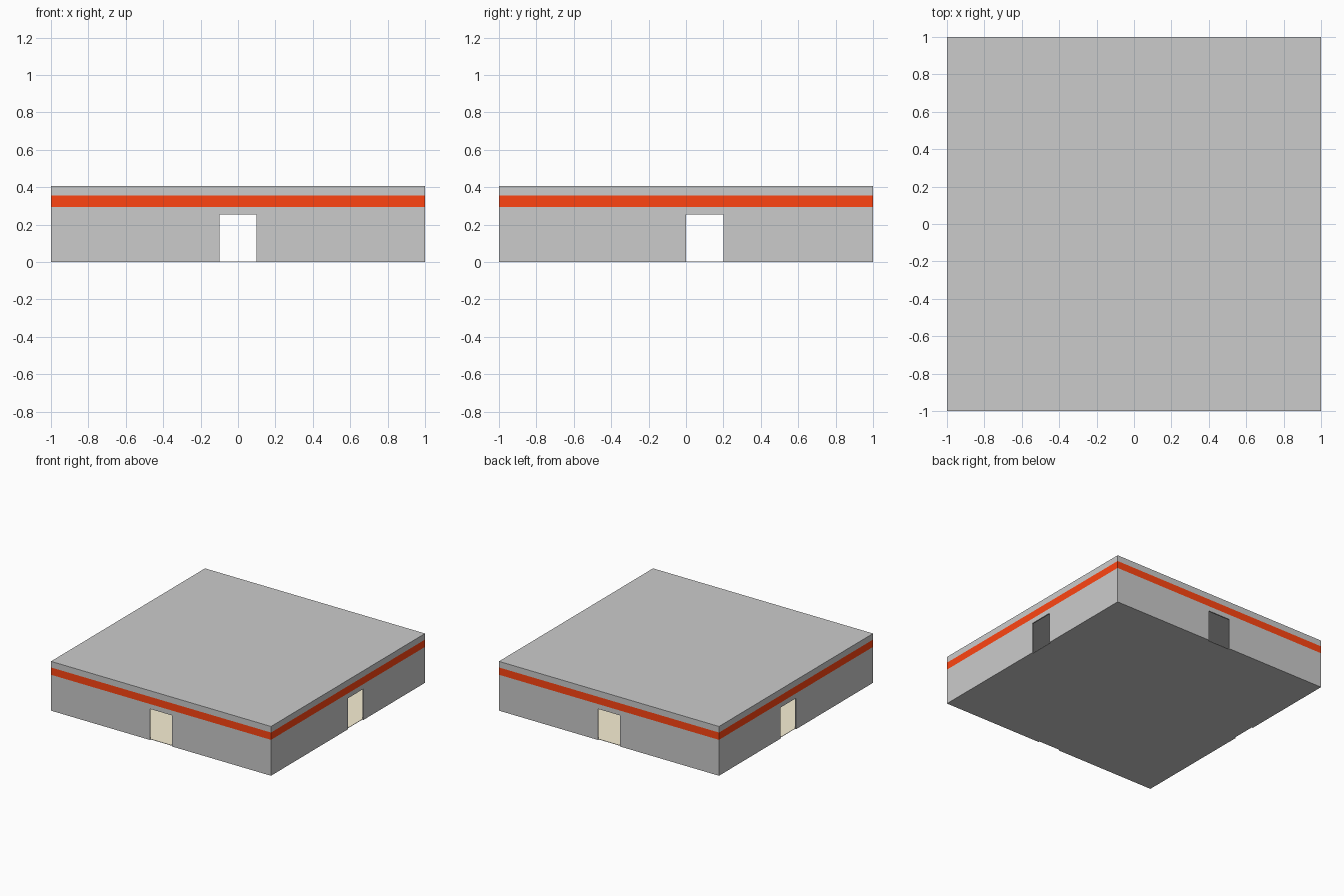
import bpy, bmesh
from mathutils import Matrix

if "Cube" in bpy.data.objects:
    bpy.data.objects.remove(bpy.data.objects["Cube"])

T = 0.01                      # wall thickness
DOOR_TOP, BAND_LOW, BAND_TOP, ROOF_TOP = 0.255, 0.295, 0.355, 0.405
FLOOR = 0.003


def material(name, rgb):
    mat = bpy.data.materials.new(name)
    mat.diffuse_color = (*rgb, 1)
    mat.use_nodes = True
    mat.node_tree.nodes["Principled BSDF"].inputs["Base Color"].default_value = mat.diffuse_color
    return mat


def finish(name, bm, mat=None):
    bmesh.ops.recalc_face_normals(bm, faces=bm.faces)
    mesh = bpy.data.meshes.new(name)
    bm.to_mesh(mesh)
    bm.free()
    if mat:
        mesh.materials.append(mat)
    obj = bpy.data.objects.new(name, mesh)
    bpy.context.collection.objects.link(obj)
    return obj


def add_prism(bm, points, vector):
    """Extrude a flat outline along a vector."""
    face = bm.faces.new([bm.verts.new(p) for p in points])
    ext = bmesh.ops.extrude_face_region(bm, geom=[face], use_keep_orig=True)
    verts = [g for g in ext["geom"] if isinstance(g, bmesh.types.BMVert)]
    bmesh.ops.translate(bm, verts=verts, vec=vector)


def add_box(bm, lo, hi):
    size = [b - a for a, b in zip(lo, hi)]
    mid = [(a + b) / 2 for a, b in zip(lo, hi)]
    bmesh.ops.create_cube(bm, size=1, matrix=Matrix.Translation(mid) @ Matrix.Diagonal((*size, 1)))


def outline(half, d0, d1):
    """Wall elevation with a doorway from d0 to d1."""
    return [(-half, 0), (d0, 0), (d0, DOOR_TOP), (d1, DOOR_TOP), (d1, 0),
            (half, 0), (half, BAND_LOW), (-half, BAND_LOW)]


orange = material("orange", (1.0, 0.06, 0.006))
cream = material("cream", (0.95, 0.87, 0.66))

# Lower walls, each with a doorway
for name, y in (("front_wall", -1), ("back_wall", 1 - T)):
    bm = bmesh.new()
    add_prism(bm, [(u, y, z) for u, z in outline(1, -0.1, 0.1)], (0, T, 0))
    finish(name, bm)
for name, x in (("left_wall", -1), ("right_wall", 1 - T)):
    bm = bmesh.new()
    add_prism(bm, [(x, u, z) for u, z in outline(1 - T, 0, 0.2)], (T, 0, 0))
    finish(name, bm)

# Flush orange band around all four sides
bm = bmesh.new()
for s in (-1, 1 - T):
    add_box(bm, (-1, s, BAND_LOW), (1, s + T, BAND_TOP))
    add_box(bm, (s, -1 + T, BAND_LOW), (s + T, 1 - T, BAND_TOP))
finish("orange_band", bm, orange)

# Roof slab
bm = bmesh.new()
add_box(bm, (-1, -1, BAND_TOP), (1, 1, ROOF_TOP))
finish("roof", bm)

# Base slab inside the walls, with a cream floor covering
bm = bmesh.new()
add_box(bm, (-1 + T, -1 + T, 0), (1 - T, 1 - T, FLOOR))
finish("base", bm)
bm = bmesh.new()
bmesh.ops.create_grid(bm, x_segments=1, y_segments=1, size=1 - T,
                      matrix=Matrix.Translation((0, 0, FLOOR + 0.001)))
finish("floor", bm, cream)
